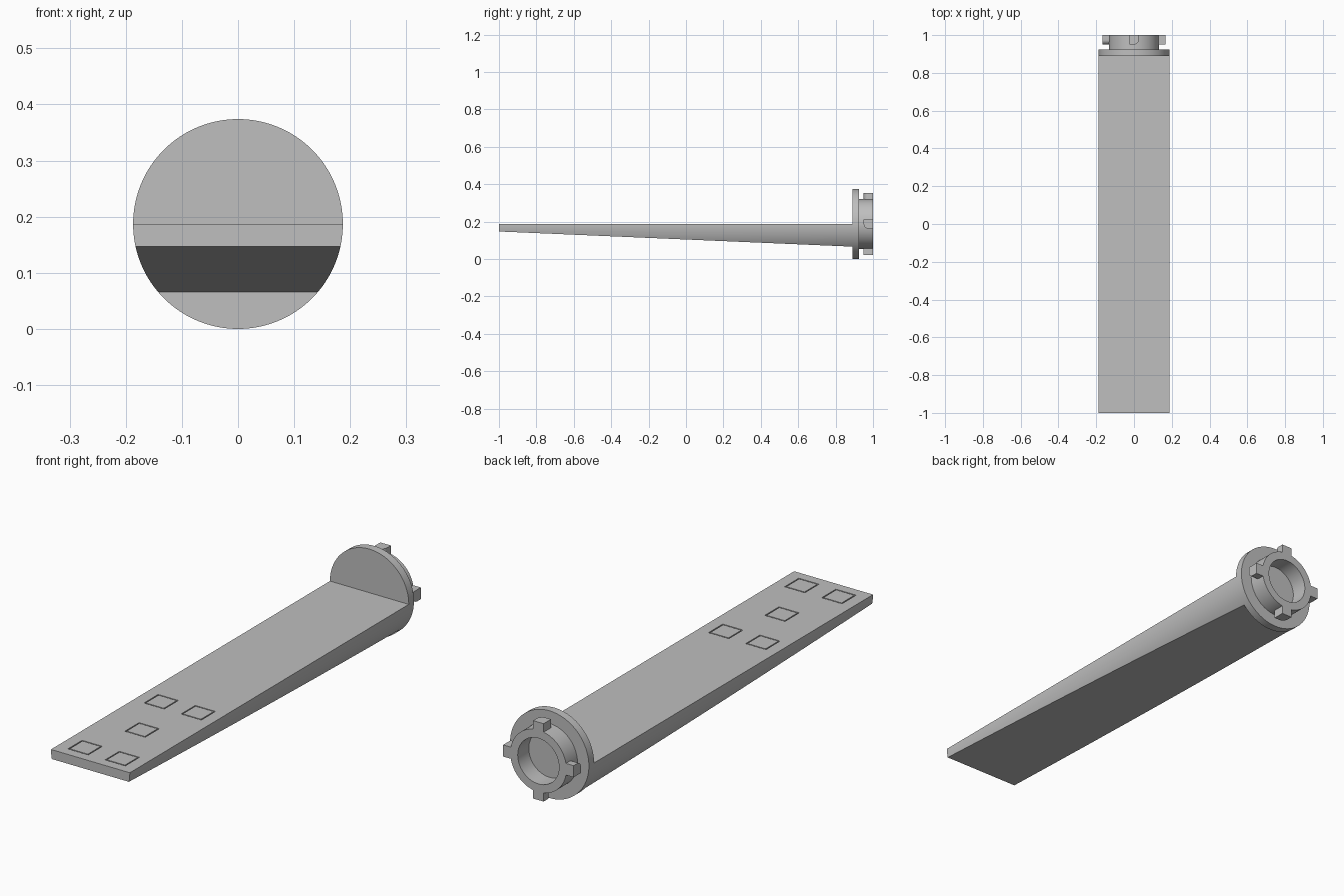
import bpy, bmesh
from math import pi, cos, sin
from mathutils import Vector, Matrix

cube = bpy.data.objects.get("Cube")
if cube:
    bpy.data.objects.remove(cube, do_unlink=True)

R = 0.187          # main radius, also the height of the axis
SEG = 96
FRONT, FLANGE, COLLAR, BACK = -1.0, 0.89, 0.925, 1.0

grey = bpy.data.materials.new("plain grey")
grey.use_nodes = True
colour = (0.52, 0.52, 0.52, 1)
grey.diffuse_color = colour
grey.node_tree.nodes["Principled BSDF"].inputs["Base Color"].default_value = colour


def finish(bm, name, smooth=True):
    bmesh.ops.remove_doubles(bm, verts=bm.verts, dist=1e-5)
    bmesh.ops.recalc_face_normals(bm, faces=bm.faces)
    mesh = bpy.data.meshes.new(name)
    bm.to_mesh(mesh)
    bm.free()
    mesh.materials.append(grey)
    obj = bpy.data.objects.new(name, mesh)
    bpy.context.collection.objects.link(obj)
    if smooth:
        bpy.ops.object.select_all(action="DESELECT")
        obj.select_set(True)
        bpy.context.view_layer.objects.active = obj
        bpy.ops.object.shade_smooth_by_angle(angle=pi / 6)
    return obj


def prism(outline, offset):
    """Extrude a flat outline along an offset."""
    bm = bmesh.new()
    face = bm.faces.new([bm.verts.new(p) for p in outline])
    new = bmesh.ops.extrude_face_region(bm, geom=[face])["geom"]
    bmesh.ops.translate(bm, vec=offset, verts=[v for v in new if isinstance(v, bmesh.types.BMVert)])
    return bm


def tube(outer, inner, low, high, axis, centre, steps):
    """Revolve a rectangular section into a ring."""
    bm = bmesh.new()
    side = Vector((1, 0, 0))
    section = [(outer, low), (outer, high), (inner, high), (inner, low)]
    verts = [bm.verts.new(centre + side * r + axis * h) for r, h in section]
    edges = [bm.edges.new((verts[i], verts[i - 1])) for i in range(4)]
    bmesh.ops.spin(bm, geom=verts + edges, cent=centre, axis=axis,
                   angle=2 * pi, steps=steps, use_merge=True)
    return bm


# Tapering blade: lower half of a cylinder, sliced by a sloping plane
arc = [pi + pi * i / (SEG // 2) for i in range(SEG // 2 + 1)]
bm = prism([(R * cos(a), FRONT, R + R * sin(a)) for a in arc], (0, FLANGE - FRONT, 0))
low, high = Vector((0, FLANGE, 0.066)), Vector((0, FRONT, 0.147))
slope = low - high
cut = bmesh.ops.bisect_plane(bm, geom=bm.verts[:] + bm.edges[:] + bm.faces[:], dist=1e-6,
                             plane_co=high, plane_no=(0, -slope.z, slope.y), clear_inner=True)
bmesh.ops.holes_fill(bm, edges=[e for e in bm.edges if e.is_boundary], sides=0)
blade = finish(bm, "blade", False)

# Fine square grooves in the top of the blade
up = Vector((0, 0, 1))
spots = [(-0.088, -0.91), (0.088, -0.91), (0, -0.65), (-0.088, -0.395), (0.088, -0.395)]
for n, (x, y) in enumerate(spots):
    spot = Vector((x, y, R))
    bm = tube(0.068, 0.061, -0.004, 0.01, up, spot, 4)
    bmesh.ops.rotate(bm, verts=bm.verts, cent=spot, matrix=Matrix.Rotation(pi / 4, 3, "Z"))
    cutter = finish(bm, f"groove_cutter_{n + 1}", False)
    cutter.hide_render = True
    cutter.hide_set(True)
    mod = blade.modifiers.new(f"groove_{n + 1}", "BOOLEAN")
    mod.operation, mod.object, mod.solver = "DIFFERENCE", cutter, "EXACT"
# Apply the grooves and drop the cutters
bpy.context.view_layer.update()
grooved = bpy.data.meshes.new_from_object(blade.evaluated_get(bpy.context.evaluated_depsgraph_get()))
cutters = [m.object for m in blade.modifiers]
blade.modifiers.clear()
blade.data = grooved
for c in cutters:
    bpy.data.objects.remove(c, do_unlink=True)
bpy.ops.object.select_all(action="DESELECT")
blade.select_set(True)
bpy.context.view_layer.objects.active = blade
bpy.ops.object.shade_smooth_by_angle(angle=pi / 12)

# Round flange
turn = [2 * pi * i / SEG for i in range(SEG)]
finish(prism([(R * cos(a), FLANGE, R + R * sin(a)) for a in turn],
             (0, COLLAR - FLANGE, 0)), "flange")

# Hollow collar behind the flange
axis = Vector((0, 1, 0))
centre = Vector((0, 0, R))
finish(tube(0.133, 0.098, COLLAR - 0.002, BACK, axis, centre, SEG), "collar")

# Four locking lugs, each with one rounded front corner
half, front = 0.025, 0.95
corner = [(half * sin(t), front + half - half * cos(t)) for t in [pi / 2 * i / 8 for i in range(9)]]
outline = [(-half, BACK), (-half, front)] + corner + [(half, BACK)]
for n, name in enumerate(["top_lug", "left_lug", "bottom_lug", "right_lug"]):
    bm = prism([(x, y, R + 0.12) for x, y in outline], (0, 0, 0.047))
    bmesh.ops.rotate(bm, verts=bm.verts, cent=centre, matrix=Matrix.Rotation(n * pi / 2, 3, "Y"))
    finish(bm, name)
